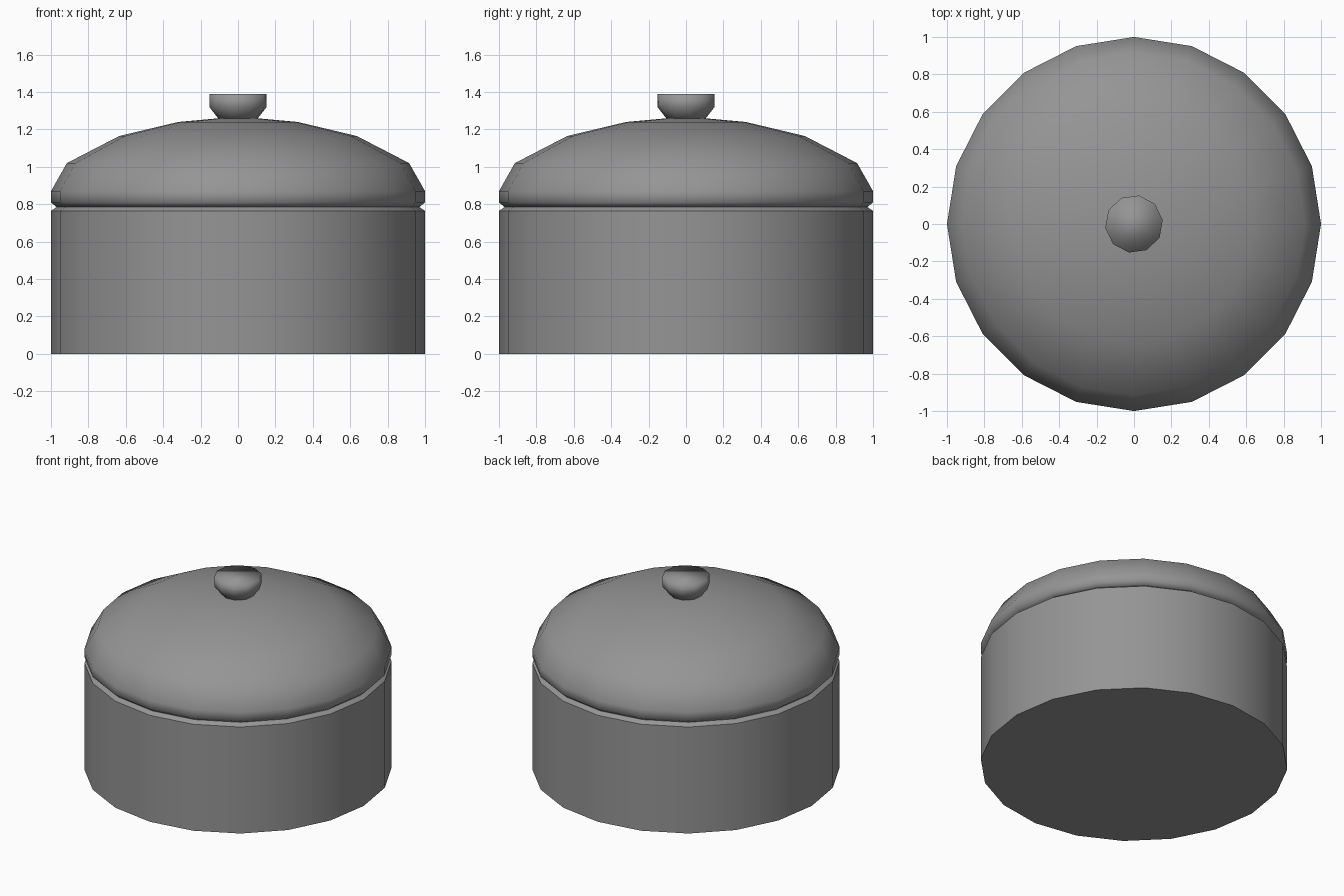
import bpy, math

cube = bpy.data.objects.get("Cube")
if cube:
    bpy.data.objects.remove(cube, do_unlink=True)

# Single grey finish
grey = bpy.data.materials.new("plain grey")
grey.use_nodes = True
colour = (0.3, 0.3, 0.3, 1)
grey.diffuse_color = colour
grey.node_tree.nodes["Principled BSDF"].inputs["Base Color"].default_value = colour


def lathe(name, profile, sides, turn=0, smooth_angle=180):
    """Revolve (radius, height) rings about z and cap both ends."""
    verts = [(r * math.cos(a), r * math.sin(a), z) for r, z in profile
             for a in (turn + math.tau * i / sides for i in range(sides))]
    faces = [tuple(reversed(range(sides)))]
    for k in range(len(profile) - 1):
        for i in range(sides):
            j = (i + 1) % sides
            low, high = k * sides, (k + 1) * sides
            faces.append((low + i, low + j, high + j, high + i))
    faces.append(tuple(range(len(verts) - sides, len(verts))))
    mesh = bpy.data.meshes.new(name)
    mesh.from_pydata(verts, [], faces)
    mesh.materials.append(grey)
    obj = bpy.data.objects.new(name, mesh)
    bpy.context.collection.objects.link(obj)
    bpy.ops.object.select_all(action='DESELECT')
    obj.select_set(True)
    bpy.context.view_layer.objects.active = obj
    if smooth_angle < 180:
        bpy.ops.object.shade_smooth_by_angle(angle=math.radians(smooth_angle))
    else:
        bpy.ops.object.shade_smooth()
    return obj


# Straight-sided pot with a bevelled upper lip
lathe("pot_body", [(1, 0), (1, 0.765), (0.97, 0.785)], 20, smooth_angle=30)

# Domed lid
lathe("lid", [(0.97, 0.785), (1, 0.81), (1, 0.87), (0.915, 1.02),
              (0.635, 1.165), (0.32, 1.24), (0.1, 1.26)], 20)

# Flared knob with fewer sides
lathe("lid_knob", [(0.1, 1.25), (0.155, 1.32), (0.155, 1.39)], 10,
      turn=math.radians(8))
